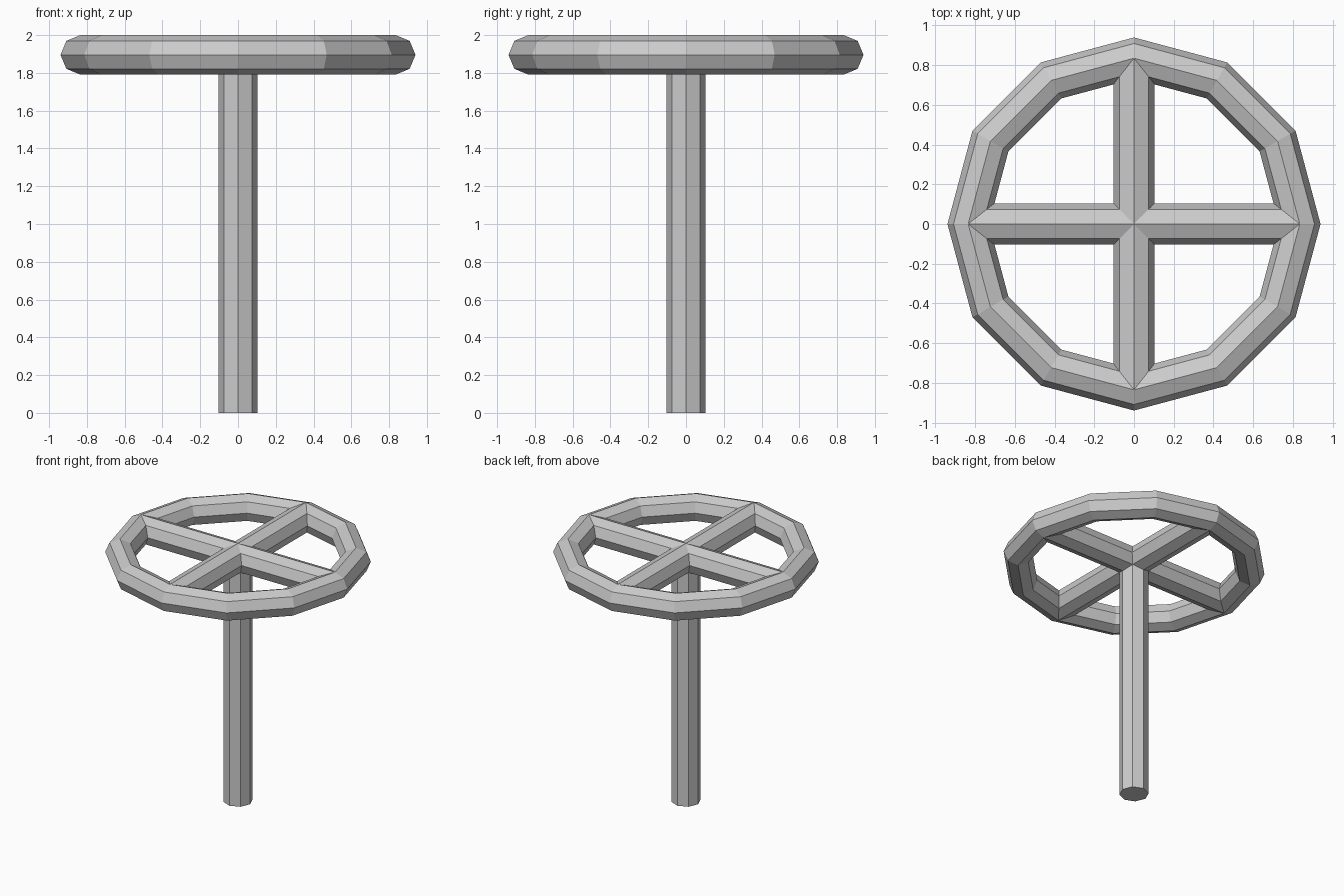
import bpy
from math import pi

if "Cube" in bpy.data.objects:
    bpy.data.objects.remove(bpy.data.objects["Cube"])

R = 0.835         # ring radius to tube centre
T = 0.1045        # tube radius shared by every part
H = 2.0 - T       # height of the wheel plane


def bar(name, length, location, rotation=(0, 0, 0)):
    """Eight-sided bar, centred on location, along its local z."""
    bpy.ops.mesh.primitive_cylinder_add(
        vertices=8, radius=T, depth=length, location=location, rotation=rotation)
    obj = bpy.context.object
    obj.name = name
    return obj


# Wheel rim: 12-sided ring with an octagonal section
bpy.ops.mesh.primitive_torus_add(
    major_segments=12, minor_segments=8, major_radius=R, minor_radius=T,
    location=(0, 0, H))
bpy.context.object.name = "wheel_rim"

# Two crossing bars form the four spokes
bar("spoke_bar_x", 2 * R, (0, 0, H), (0, pi / 2, 0))
bar("spoke_bar_y", 2 * R, (0, 0, H), (pi / 2, 0, 0))

# Upright stem, ending inside the spoke crossing
bar("stem", H, (0, 0, H / 2))
